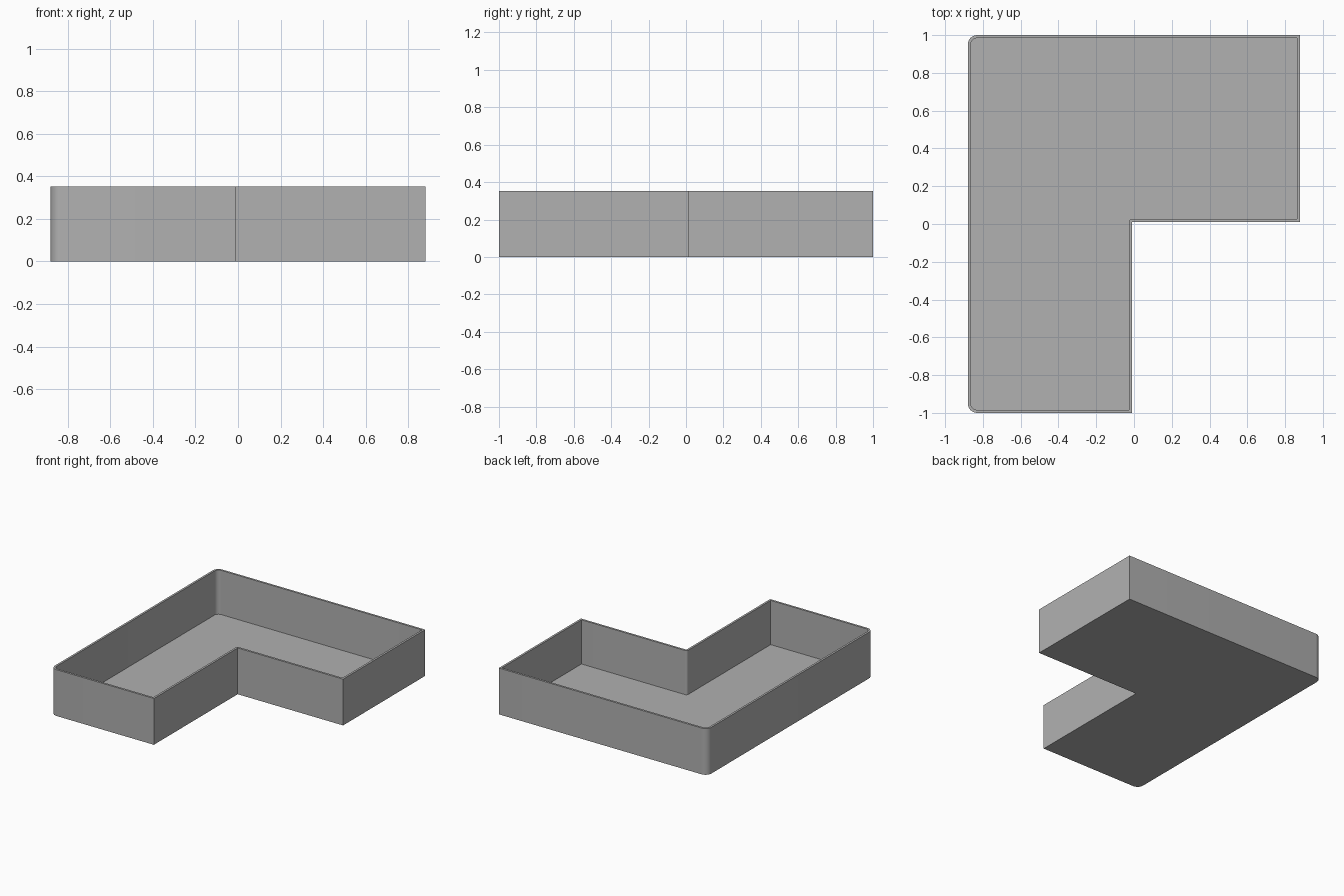
import bpy
import bmesh
from math import pi, cos, sin
from mathutils import Vector

if "Cube" in bpy.data.objects:
    bpy.data.objects.remove(bpy.data.objects["Cube"])

HEIGHT, WALL, RADIUS, STEPS = 0.353, 0.016, 0.05, 8

# L-shaped outline, counter-clockwise: x, y, outer radius, inner radius
CORNERS = [
    (-0.88, -1, RADIUS, RADIUS - WALL),
    (-0.01, -1, 0, 0),
    (-0.01, 0.01, 0, WALL),
    (0.88, 0.01, 0, 0),
    (0.88, 1, 0, 0),
    (-0.88, 1, RADIUS, RADIUS - WALL),
]


def outline(offset, inner):
    """Outline moved inwards by offset, with each corner drawn as an arc."""
    points = []
    for i, (x, y, outer_r, inner_r) in enumerate(CORNERS):
        here = Vector((x, y))
        before = (Vector(CORNERS[i - 1][:2]) - here).normalized()
        after = (Vector(CORNERS[(i + 1) % len(CORNERS)][:2]) - here).normalized()
        turn = 1 if after.cross(before) > 0 else -1
        inward = before + after
        r = inner_r if inner else outer_r
        centre = here + inward * (turn * offset + r)
        for k in range(STEPS + 1):
            a = k / STEPS * pi / 2
            points.append(centre - r * (after * cos(a) + before * sin(a)))
    return points


def ring(bm, points, z):
    return [bm.verts.new((p.x, p.y, z)) for p in points]


def bridge(bm, a, b):
    for i in range(len(a)):
        j = (i + 1) % len(a)
        bm.faces.new((a[i], a[j], b[j], b[i]))


# Open tray: underside, outer walls, rim, inner walls and floor
bm = bmesh.new()
outside, inside = outline(0, False), outline(WALL, True)
loops = [ring(bm, outside, 0), ring(bm, outside, HEIGHT),
         ring(bm, inside, HEIGHT), ring(bm, inside, WALL)]
for low, high in zip(loops, loops[1:]):
    bridge(bm, low, high)
bm.faces.new(loops[0][::-1])
bm.faces.new(loops[-1])
bmesh.ops.remove_doubles(bm, verts=bm.verts, dist=0.0001)
bmesh.ops.recalc_face_normals(bm, faces=bm.faces)

mesh = bpy.data.meshes.new("tray")
bm.to_mesh(mesh)
bm.free()
tray = bpy.data.objects.new("tray", mesh)
bpy.context.collection.objects.link(tray)

# Plain grey finish
grey = bpy.data.materials.new("plain grey")
grey.use_nodes = True
colour = (0.44, 0.44, 0.44, 1)
grey.diffuse_color = colour
grey.node_tree.nodes["Principled BSDF"].inputs["Base Color"].default_value = colour
mesh.materials.append(grey)

# Smooth rounded corners, sharp edges elsewhere
bpy.context.view_layer.objects.active = tray
tray.select_set(True)
bpy.ops.object.shade_smooth_by_angle(angle=pi / 6)
